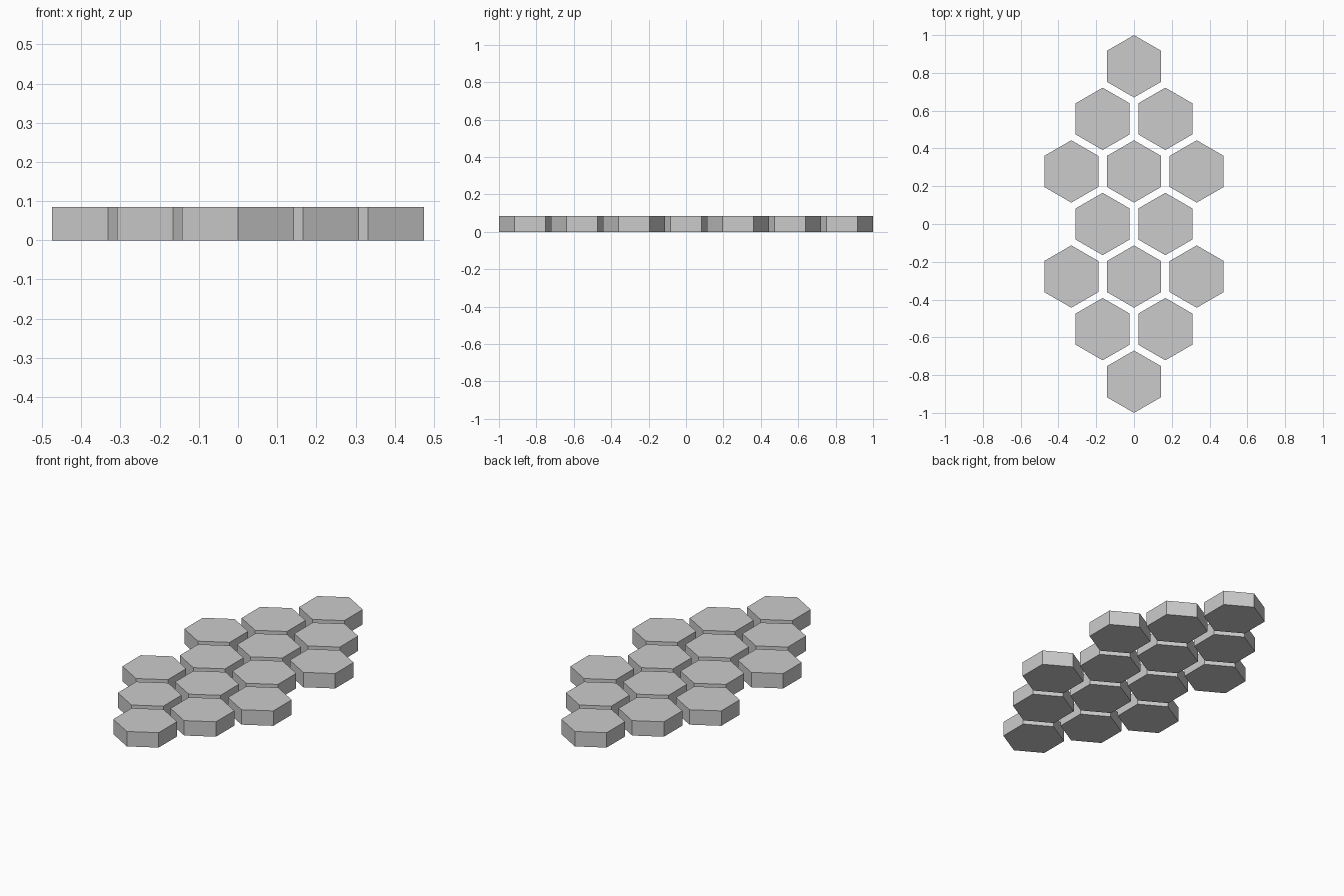
import bpy

if "Cube" in bpy.data.objects:
    bpy.data.objects.remove(bpy.data.objects["Cube"])

RADIUS = 0.165      # hexagon centre to corner
HEIGHT = 0.085
PITCH_X = 0.332     # spacing within a row
PITCH_Y = 0.2783    # spacing between rows
ROWS = [1, 2, 3, 2, 3, 2, 1]   # tiles per row, front to back


def hex_tile(name, x, y):
    # six-sided prism with corners pointing along y
    bpy.ops.mesh.primitive_cylinder_add(
        vertices=6, radius=RADIUS, depth=HEIGHT, location=(x, y, HEIGHT / 2))
    bpy.context.object.name = name


# Staggered rows of hexagonal tiles, each row centred on x = 0
for r, count in enumerate(ROWS):
    y = (r - (len(ROWS) - 1) / 2) * PITCH_Y
    for c in range(count):
        x = (c - (count - 1) / 2) * PITCH_X
        hex_tile(f"hex_tile_row{r + 1}_{c + 1}", x, y)
